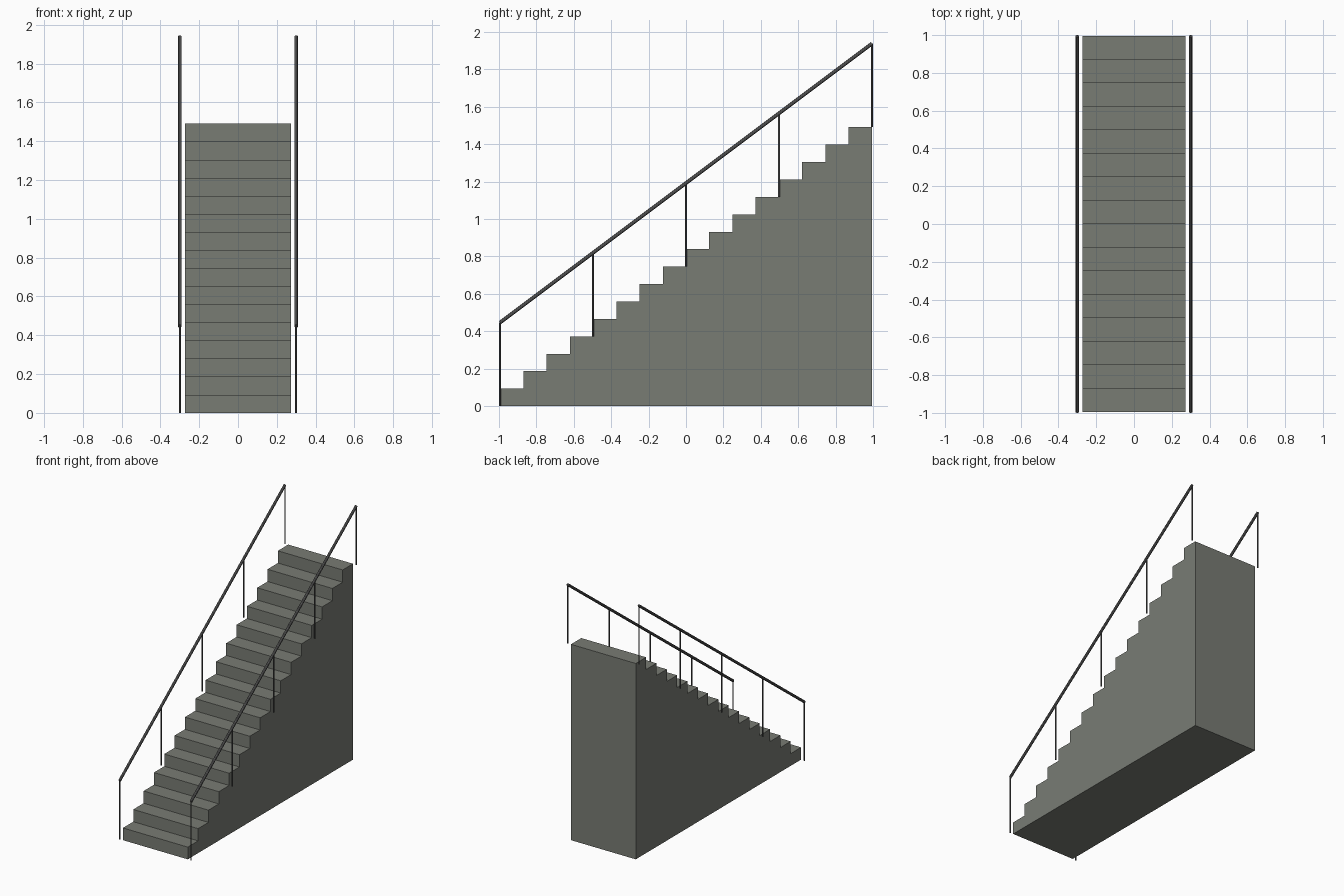
import bpy
import bmesh
from mathutils import Vector

if "Cube" in bpy.data.objects:
    bpy.data.objects.remove(bpy.data.objects["Cube"], do_unlink=True)

STEPS = 16
HALF_WIDTH = 0.273
HALF_RUN = 0.994
HEIGHT = 1.491
RAIL_X = 0.3
RAIL_HEIGHT = 0.447
POSTS = 5


def make_material(name, rgb):
    mat = bpy.data.materials.new(name)
    mat.use_nodes = True
    color = (*rgb, 1.0)
    mat.diffuse_color = color
    mat.node_tree.nodes["Principled BSDF"].inputs["Base Color"].default_value = color
    return mat


stone = make_material("grey stone", (0.19, 0.2, 0.175))
metal = make_material("dark metal", (0.08, 0.08, 0.08))


# Solid flight of steps, extruded from its stepped side profile
def build_stairs():
    run, rise = 2 * HALF_RUN / STEPS, HEIGHT / STEPS
    profile = [(-HALF_RUN, 0)]
    for i in range(STEPS):
        top = (i + 1) * rise
        profile += [(-HALF_RUN + i * run, top), (-HALF_RUN + (i + 1) * run, top)]
    profile.append((HALF_RUN, 0))

    bm = bmesh.new()
    side = bm.faces.new([bm.verts.new((-HALF_WIDTH, y, z)) for y, z in profile])
    extruded = bmesh.ops.extrude_face_region(bm, geom=[side], use_keep_orig=True)
    moved = [v for v in extruded["geom"] if isinstance(v, bmesh.types.BMVert)]
    bmesh.ops.translate(bm, verts=moved, vec=(2 * HALF_WIDTH, 0, 0))
    bmesh.ops.recalc_face_normals(bm, faces=bm.faces)
    mesh = bpy.data.meshes.new("stairs")
    bm.to_mesh(mesh)
    bm.free()
    mesh.materials.append(stone)
    bpy.context.collection.objects.link(bpy.data.objects.new("stairs", mesh))


# Round bar between two points
def bar(name, start, end, radius):
    start, end = Vector(start), Vector(end)
    axis = end - start
    bpy.ops.mesh.primitive_cylinder_add(
        vertices=12, radius=radius, depth=axis.length, location=(start + end) / 2,
        rotation=axis.to_track_quat("Z", "Y").to_euler())
    obj = bpy.context.object
    obj.name = name
    obj.data.materials.append(metal)
    bpy.ops.object.shade_smooth_by_angle()


build_stairs()

# Handrails with evenly spaced posts on both sides
for side, x in (("left", RAIL_X), ("right", -RAIL_X)):
    bar(side + "_handrail", (x, -HALF_RUN, RAIL_HEIGHT),
        (x, HALF_RUN, HEIGHT + RAIL_HEIGHT), 0.01)
    for i in range(POSTS):
        t = i / (POSTS - 1)
        y, z = HALF_RUN * (2 * t - 1), HEIGHT * t
        bar(f"{side}_post_{i + 1}", (x, y, z), (x, y, z + RAIL_HEIGHT), 0.005)
